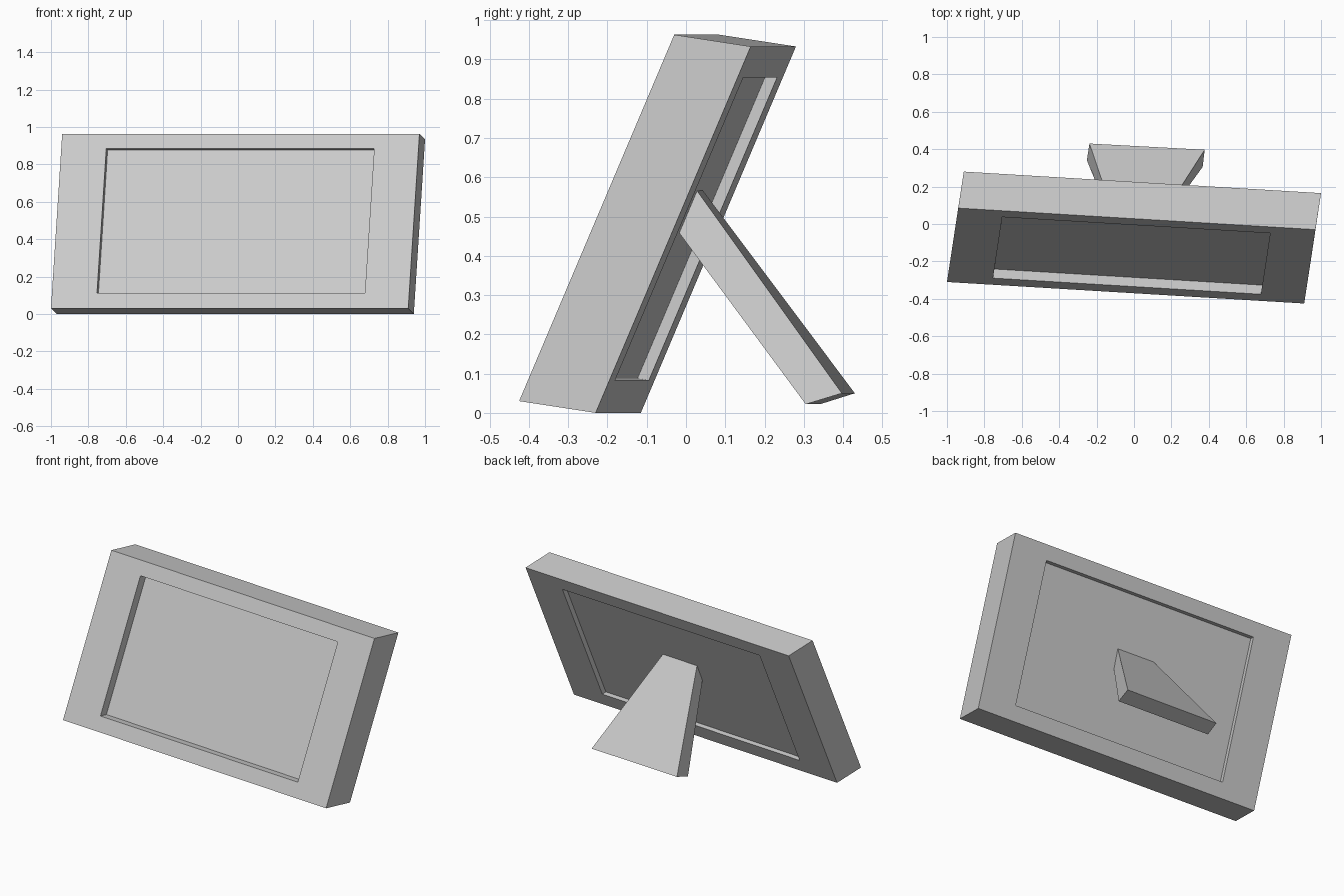
import bpy
from mathutils import Vector

if "Cube" in bpy.data.objects:
    bpy.data.objects.remove(bpy.data.objects["Cube"])

# Slanted frame space: u = across, v = up the face, w = front to back
ORIGIN = Vector((-1.0, -0.31, 0.03))
U = Vector((1.91, -0.115, 0.0))
V = Vector((0.06, 0.395, 0.933))
W = Vector((0.03, 0.195, -0.03))


def rect(u0, u1, v0, v1, w):
    """Four corners of a rectangle in frame space."""
    return [ORIGIN + U * u + V * v + W * w
            for u, v in ((u0, v0), (u1, v0), (u1, v1), (u0, v1))]


def skin(name, loops, closed=False):
    """Join successive four-point loops; cap the ends or close the ring."""
    verts = [p for loop in loops for p in loop]
    n = len(loops)
    faces = []
    for i in range(n if closed else n - 1):
        a, b = 4 * i, 4 * ((i + 1) % n)
        for k in range(4):
            m = (k + 1) % 4
            faces.append((a + k, b + k, b + m, a + m))
    if not closed:
        faces.append((0, 1, 2, 3))
        faces.append(tuple(4 * (n - 1) + k for k in (3, 2, 1, 0)))
    mesh = bpy.data.meshes.new(name)
    mesh.from_pydata(verts, [], faces)
    mesh.update()
    obj = bpy.data.objects.new(name, mesh)
    bpy.context.collection.objects.link(obj)
    return obj


OUTER = (0, 1, 0, 1)
INNER = (0.126, 0.876, 0.089, 0.915)

# Border of the frame, with a rectangular opening
skin("frame_border", [rect(*OUTER, 0), rect(*OUTER, 1),
                      rect(*INNER, 1), rect(*INNER, 0)], closed=True)

# Panel set back from both faces of the opening
skin("picture_panel", [rect(*INNER, 0.25), rect(*INNER, 0.85)])

# Tapered rear stand: foot end to the end resting on the panel
foot = [(-0.252, 0.341, 0.022), (0.367, 0.305, 0.022),
        (0.378, 0.397, 0.05), (-0.238, 0.43, 0.05)]
head = [(-0.11, -0.009, 0.466), (0.128, -0.023, 0.466),
        (0.138, 0.023, 0.573), (-0.105, 0.038, 0.573)]
skin("rear_stand", [[Vector(p) for p in reversed(foot)],
                    [Vector(p) for p in reversed(head)]])

# Consistent outward normals
import bmesh
for obj in bpy.context.collection.objects:
    bm = bmesh.new()
    bm.from_mesh(obj.data)
    bmesh.ops.recalc_face_normals(bm, faces=bm.faces)
    bm.to_mesh(obj.data)
    bm.free()
